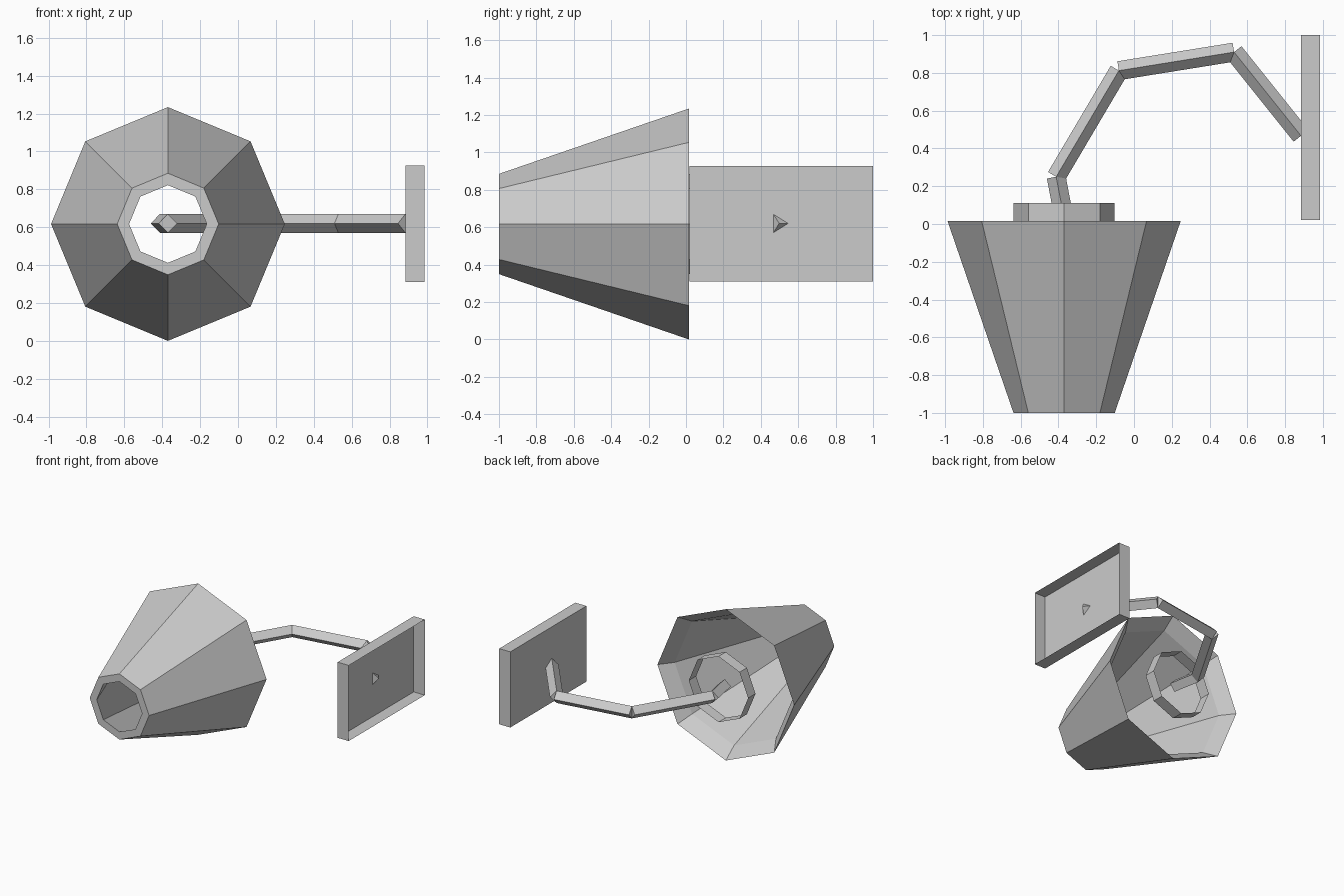
import bpy
import bmesh
from math import sin, cos, tau
from mathutils import Vector

cube = bpy.data.objects.get("Cube")
if cube:
    bpy.data.objects.remove(cube, do_unlink=True)

grey = bpy.data.materials.new("light grey")
grey.use_nodes = True
colour = (0.6, 0.6, 0.6, 1)
grey.diffuse_color = colour
grey.node_tree.nodes["Principled BSDF"].inputs["Base Color"].default_value = colour

CENTRE_X, CENTRE_Z = -0.37, 0.617
SIDES = 8


def finish(name, bm):
    mesh = bpy.data.meshes.new(name)
    bm.to_mesh(mesh)
    bm.free()
    mesh.materials.append(grey)
    obj = bpy.data.objects.new(name, mesh)
    bpy.context.collection.objects.link(obj)
    return obj


def octagon_sleeve(name, profile, closed):
    """Sweep (radius, y) points around the shade axis."""
    bm = bmesh.new()
    rings = []
    for radius, y in profile:
        rings.append([bm.verts.new((CENTRE_X + radius * sin(tau * i / SIDES), y,
                                    CENTRE_Z + radius * cos(tau * i / SIDES)))
                      for i in range(SIDES)])
    pairs = list(zip(rings, rings[1:]))
    if closed:
        pairs.append((rings[-1], rings[0]))
    for a, b in pairs:
        for i in range(SIDES):
            j = (i + 1) % SIDES
            bm.faces.new((a[i], b[i], b[j], a[j]))
    bmesh.ops.recalc_face_normals(bm, faces=bm.faces)
    return finish(name, bm)


def square_rod(name, start, end, half_diagonal=0.05):
    """Square bar with one edge upwards, between two (x, y) points."""
    a, b = (Vector((*p, CENTRE_Z + 0.003)) for p in (start, end))
    side = (b - a).normalized().cross(Vector((0, 0, 1))) * half_diagonal
    up = Vector((0, 0, half_diagonal))
    bm = bmesh.new()
    ends = [[bm.verts.new(p + d) for d in (side, up, -side, -up)] for p in (a, b)]
    for i in range(4):
        j = (i + 1) % 4
        bm.faces.new((ends[0][i], ends[0][j], ends[1][j], ends[1][i]))
    for ring in ends:
        bm.faces.new(ring)
    bmesh.ops.recalc_face_normals(bm, faces=bm.faces)
    return finish(name, bm)


# Tapered thick-walled shade with a sloped back rim
octagon_sleeve("shade", [(0.617, 0.015), (0.268, -1.0), (0.205, -1.0), (0.535, -0.09)], True)

# Thin collar around the arm
octagon_sleeve("collar", [(0.268, 0.11), (0.268, 0.015)], False)

# Jointed arm
joints = [(-0.37, 0.03), (-0.412, 0.25), (-0.08, 0.812), (0.53, 0.91), (0.884, 0.467)]
for n, (p, q) in enumerate(zip(joints, joints[1:]), 1):
    square_rod(f"arm_segment_{n}", p, q)

# Wall plate, a shallow box open on its outer side
bm = bmesh.new()
bmesh.ops.create_cube(bm, size=1)
bmesh.ops.scale(bm, vec=(0.1, 0.98, 0.617), verts=bm.verts)
bmesh.ops.translate(bm, vec=(0.935, 0.51, 0.618), verts=bm.verts)
bm.normal_update()
bmesh.ops.delete(bm, geom=[f for f in bm.faces if f.normal.x > 0.9], context="FACES_ONLY")
finish("wall_plate", bm)
